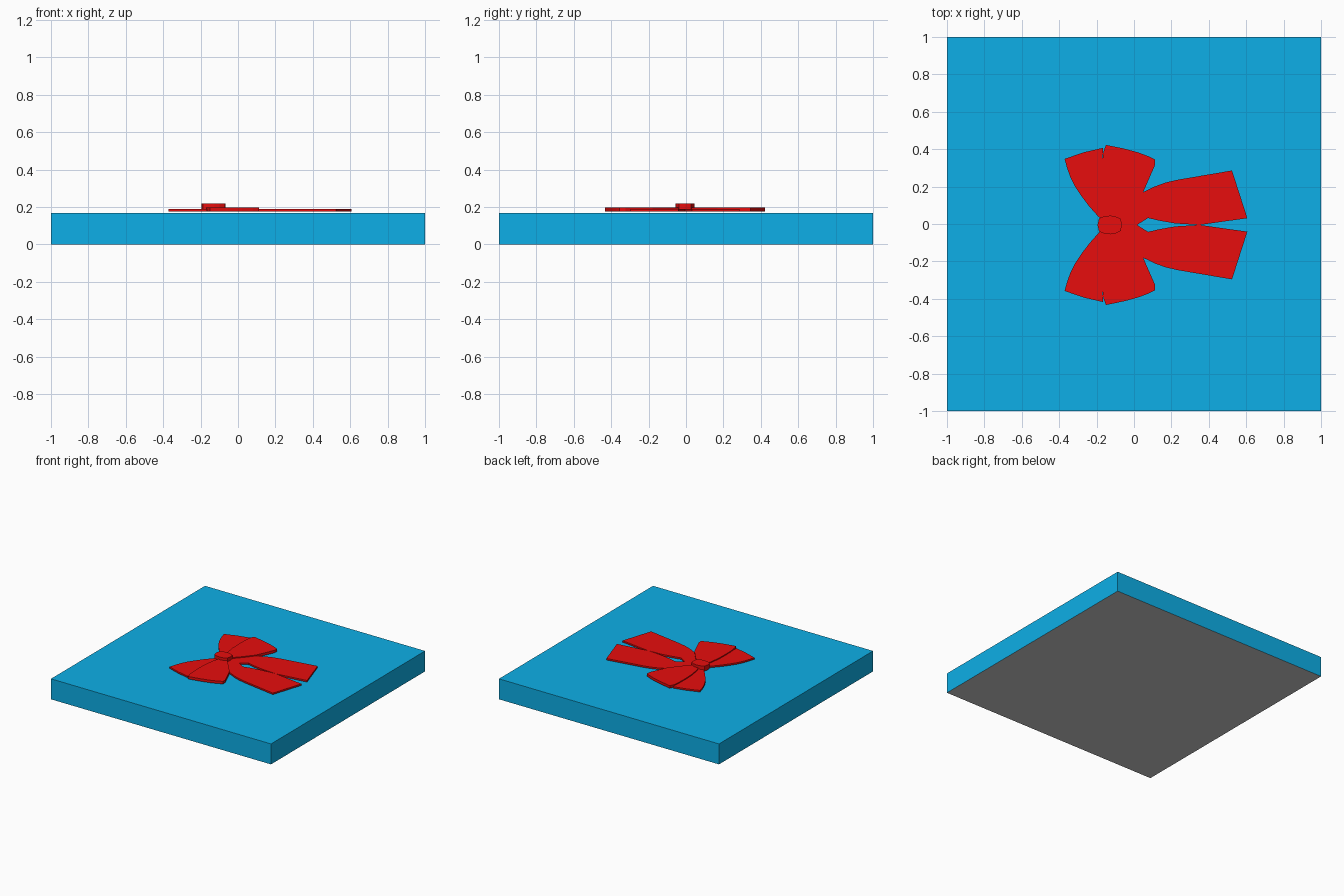
import bpy, bmesh

if "Cube" in bpy.data.objects:
    bpy.data.objects.remove(bpy.data.objects["Cube"])

MID = -0.005    # the bow is symmetric about this y
BASE = 0.177    # underside of the bow


def material(name, rgb):
    m = bpy.data.materials.new(name)
    m.diffuse_color = (*rgb, 1)
    m.use_nodes = True
    m.node_tree.nodes["Principled BSDF"].inputs["Base Color"].default_value = m.diffuse_color
    return m


blue = material("blue", (0.004, 0.43, 0.8))
red = material("red", (0.8, 0.004, 0.004))
grey = material("grey", (0.8, 0.8, 0.8))


def plate(name, outline, bottom, top, mats):
    """Extrude a flat outline between two heights."""
    bm = bmesh.new()
    face = bm.faces.new([bm.verts.new((x, y, bottom)) for x, y in outline])
    ext = bmesh.ops.extrude_face_region(bm, geom=[face], use_keep_orig=True)
    moved = [g for g in ext["geom"] if isinstance(g, bmesh.types.BMVert)]
    bmesh.ops.translate(bm, verts=moved, vec=(0, 0, top - bottom))
    bmesh.ops.recalc_face_normals(bm, faces=bm.faces)
    me = bpy.data.meshes.new(name)
    bm.to_mesh(me)
    bm.free()
    for m in mats:
        me.materials.append(m)
    ob = bpy.data.objects.new(name, me)
    bpy.context.collection.objects.link(ob)
    return ob


# Square slab with a plain grey underside
slab = plate("slab", [(-1, -1), (1, -1), (1, 1), (-1, 1)], 0, 0.168, [blue, grey])
for p in slab.data.polygons:
    if p.normal.z < -0.5:
        p.material_index = 1

# Half-bow outlines: (x, distance from the bow's middle line)
back_fold = [(-0.12, 0.02), (-0.187, 0.04), (-0.24, 0.1), (-0.283, 0.157),
             (-0.318, 0.21), (-0.342, 0.26), (-0.358, 0.305), (-0.371, 0.353),
             (-0.27, 0.388), (-0.166, 0.412), (-0.171, 0.243), (-0.155, 0.085)]
front_fold = [(-0.13, 0.02), (-0.155, 0.085), (-0.168, 0.17), (-0.171, 0.243),
              (-0.17, 0.33), (-0.164, 0.39), (-0.15, 0.428), (-0.053, 0.408),
              (0.021, 0.388), (0.08, 0.366), (0.112, 0.35), (0.112, 0.319),
              (0.048, 0.173), (-0.016, 0.095), (-0.07, 0.035)]
tail = [(-0.13, 0.0), (0.016, 0.0), (0.075, 0.037), (0.14, 0.022), (0.22, 0.008),
        (0.35, 0.0), (0.606, 0.036), (0.524, 0.291), (0.236, 0.242),
        (0.17, 0.227), (0.112, 0.206), (0.046, 0.174), (-0.016, 0.11), (-0.1, 0.03)]

# Loops and tails on both sides
for side, s in (("upper", 1), ("lower", -1)):
    for name, pts, top in (("loop_back", back_fold, 0.19),
                           ("loop_front", front_fold, 0.198),
                           ("tail", tail, 0.19)):
        plate(f"{side}_{name}", [(x, MID + s * y) for x, y in pts], BASE, top, [red])

# Central knot
half_knot = [(-0.195, 0), (-0.187, 0.035), (-0.16, 0.046), (-0.125, 0.05),
             (-0.1, 0.046), (-0.07, 0.032), (-0.066, 0)]
knot = half_knot + [(x, -y) for x, y in half_knot[-2:0:-1]]
plate("knot", [(x, MID + y) for x, y in knot], BASE, 0.219, [red])
